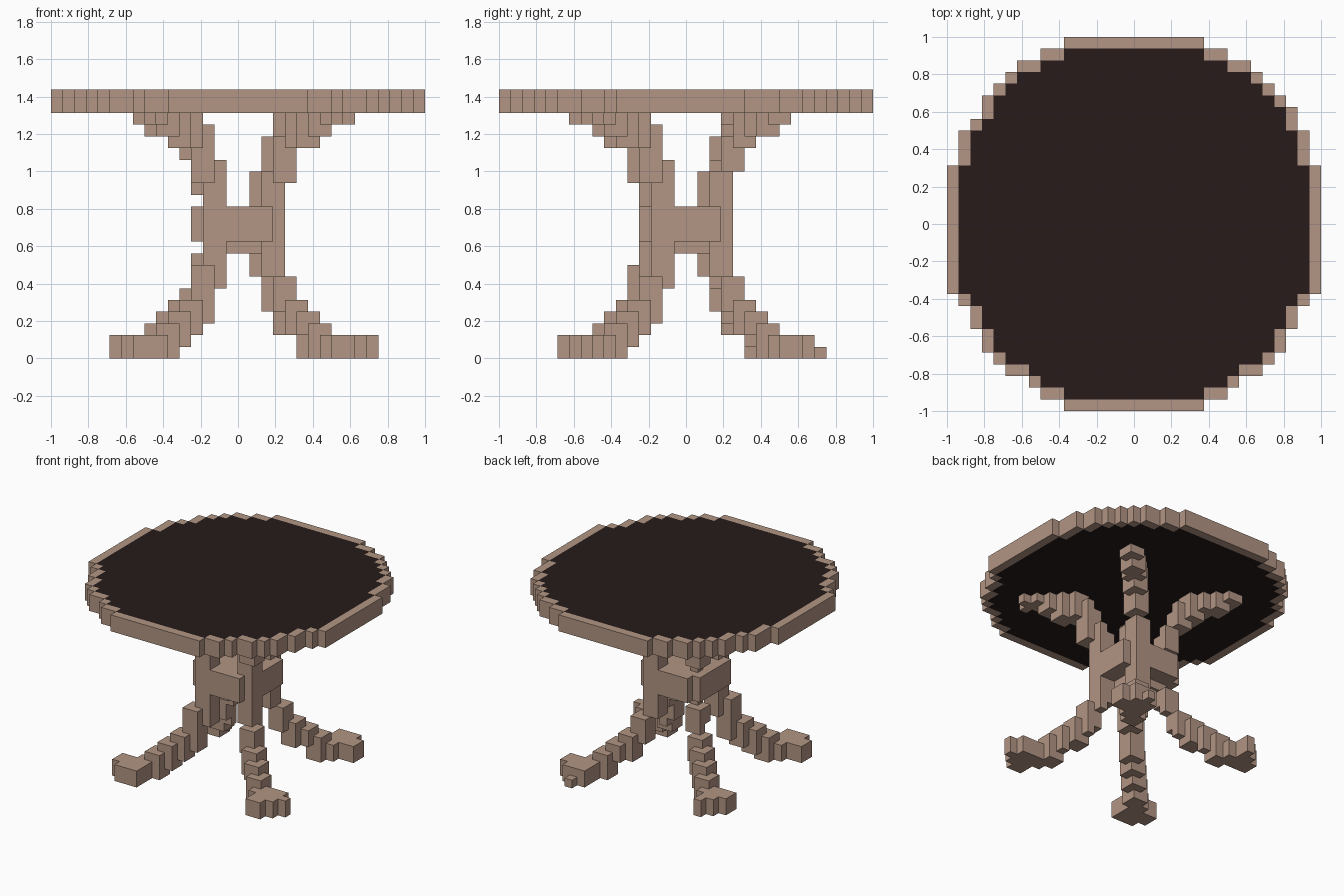
import bpy, bmesh
from mathutils import Vector

cube = bpy.data.objects.get("Cube")
if cube:
    bpy.data.objects.remove(cube, do_unlink=True)

U = 1 / 16          # edge length of one block
TOP = 21            # first block layer of the tabletop


def material(name, rgb):
    m = bpy.data.materials.new(name)
    m.use_nodes = True
    m.diffuse_color = (*rgb, 1)
    m.node_tree.nodes["Principled BSDF"].inputs["Base Color"].default_value = (*rgb, 1)
    return m


WOOD = material("light brown wood", (0.445, 0.30, 0.23))
DARK = material("dark inlay", (0.02, 0.011, 0.011))

parts = {}          # part name -> (set of block cells, material)

# Tabletop outline: half width of each block row from front to back
front_half = [6, 8, 9, 11, 12, 13, 13, 14, 14, 15]
back_half = [15, 15, 15, 14, 13, 13, 12, 11, 10, 8, 6]
widths = front_half + [16] * 11 + back_half
disc = {(x, y - 16) for y, w in enumerate(widths) for x in range(-w, w)}
disc.add((13, 9))   # small irregularity of the right edge
inner = {(x, y) for x, y in disc
         if {(x + 1, y), (x - 1, y), (x, y + 1), (x, y - 1)} <= disc}
layers = (TOP, TOP + 1)
parts["tabletop_rim"] = ({(x, y, z) for x, y in disc - inner for z in layers}, WOOD)
parts["tabletop_inlay"] = ({(x, y, z) for x, y in inner for z in layers}, DARK)

# Central column joining the legs: square with its corners cut off
column = {(x, y, z) for x in range(-4, 4) for y in range(-4, 4) for z in range(10, 13)
          if not (x in (-4, 3) and y in (-4, 3))}
column |= {(x, y, 9) for x in range(-2, 2) for y in range(-2, 2)}
parts["column"] = (column, WOOD)

# Leg profile: inner and outer distance from the axis, one value per layer
inner_neg = [5, 4, 3, 2, 2, 2] + [1] * 11 + [2, 2, 2, 3]
inner_pos = [5, 5, 3, 3, 2, 2, 2] + [1] * 9 + [2, 2, 2, 3, 3]
outer_left = [11, 11, 8, 7, 6, 5, 4, 4, 4, 3, 4, 4, 4, 3, 4, 4, 4, 5, 6, 8, 9]
outer_front = [11, 11, 8, 7, 6, 5, 5, 5] + [4] * 7 + [5, 5, 5, 7, 8, 10]
outer_right = [12, 12, 8, 7, 6, 5, 5] + [4] * 8 + [5, 5, 5, 7, 8, 10]
outer_back = [12, 11, 8, 7, 6, 5, 5] + [4] * 9 + [5, 5, 6, 8, 9]
TOES = {(9, 6), (10, 6), (10, 7), (11, 7), (8, 9)}    # blocks that widen the foot


def leg(sx, sy):
    """Diagonal leg: spreading foot, thin waist and a bracket under the top.

    Each leg leans towards one axis, turning a quarter from leg to leg:
    p is the distance along that axis and q the distance along the other.
    """
    along_x = sx != sy
    sp, sq = (sx, sy) if along_x else (sy, sx)
    if along_x:
        outer = outer_right if sx > 0 else outer_left
    else:
        outer = outer_back if sy > 0 else outer_front
    cells = set()
    for z in range(TOP):
        p0 = (inner_pos if sp > 0 else inner_neg)[z] + 1
        q0 = (inner_pos if sq > 0 else inner_neg)[z]
        foot = z < 2
        if foot:
            limit = 17 if (sx, sy) == (-1, 1) else 18
        else:
            limit = min(2 * outer[z] - 3, 16)
        for p in range(p0, outer[z]):
            for q in range(q0, 10):
                strip = 0 <= p - q <= 2 and p + q <= limit
                if strip or (foot and (p, q) in TOES):
                    i = p if sp > 0 else -1 - p
                    j = q if sq > 0 else -1 - q
                    cells.add((i, j, z) if along_x else (j, i, z))
    return cells


for sx, side in ((-1, "right"), (1, "left")):
    for sy, end in ((-1, "front"), (1, "back")):
        parts[f"{end}_{side}_leg"] = (leg(sx, sy) - column, WOOD)

solid = set().union(*(cells for cells, _ in parts.values()))


def build(name, cells, mat):
    """Turn block cells into one mesh of exposed faces, flat areas merged."""
    bm = bmesh.new()
    verts = {}

    def vert(p):
        if p not in verts:
            verts[p] = bm.verts.new(Vector(p) * U)
        return verts[p]

    for c in cells:
        for axis in range(3):
            for step in (0, 1):
                n = list(c)
                n[axis] += 1 if step else -1
                if tuple(n) in solid:
                    continue
                ring = []
                for a, b in ((0, 0), (1, 0), (1, 1), (0, 1)):
                    p = list(c)
                    p[axis] += step
                    p[(axis + 1) % 3] += a
                    p[(axis + 2) % 3] += b
                    ring.append(vert(tuple(p)))
                bm.faces.new(ring if step else ring[::-1])
    bmesh.ops.dissolve_limit(bm, angle_limit=0.01, verts=bm.verts, edges=bm.edges)
    mesh = bpy.data.meshes.new(name)
    bm.to_mesh(mesh)
    bm.free()
    mesh.materials.append(mat)
    bpy.context.collection.objects.link(bpy.data.objects.new(name, mesh))


for name, (cells, mat) in parts.items():
    build(name, cells, mat)
